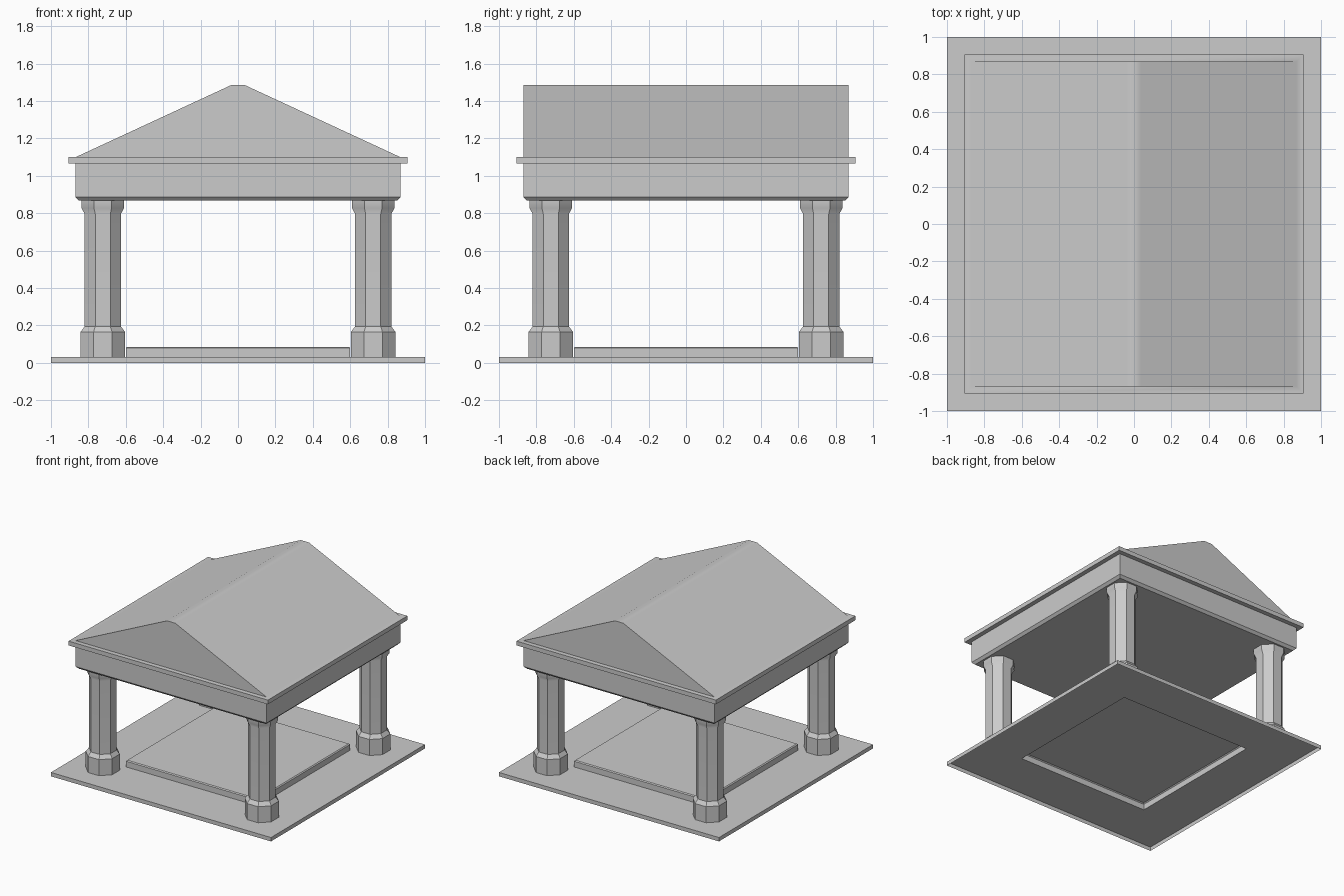
import bpy, bmesh, math

cube = bpy.data.objects.get("Cube")
if cube:
    bpy.data.objects.remove(cube, do_unlink=True)

GREY = 0.6
stone = bpy.data.materials.new("grey stone")
stone.use_nodes = True
stone.diffuse_color = (GREY, GREY, GREY, 1)
stone.node_tree.nodes["Principled BSDF"].inputs["Base Color"].default_value = (GREY, GREY, GREY, 1)


def finish(name, bm):
    bmesh.ops.recalc_face_normals(bm, faces=bm.faces)
    mesh = bpy.data.meshes.new(name)
    bm.to_mesh(mesh)
    bm.free()
    mesh.materials.append(stone)
    obj = bpy.data.objects.new(name, mesh)
    bpy.context.collection.objects.link(obj)
    bpy.ops.object.select_all(action="DESELECT")
    obj.select_set(True)
    bpy.context.view_layer.objects.active = obj
    bpy.ops.object.shade_smooth_by_angle(angle=math.radians(30))
    # Large faces stay evenly shaded
    weighted = obj.modifiers.new("even shading", "WEIGHTED_NORMAL")
    weighted.keep_sharp = True


def ring(bm, sides, half, z, cx, cy):
    """Regular polygon with flat sides facing the axes; half = centre to flat."""
    r = half / math.cos(math.pi / sides)
    angles = [(i + 0.5) * math.tau / sides for i in range(sides)]
    return [bm.verts.new((cx + r * math.cos(a), cy + r * math.sin(a), z)) for a in angles]


def stack(bm, sides, profile, cx=0, cy=0, bottom=True, top=True):
    """Loft through (half width, height) pairs and return the top ring."""
    rings = [ring(bm, sides, h, z, cx, cy) for h, z in profile]
    for lower, upper in zip(rings, rings[1:]):
        for i in range(sides):
            j = (i + 1) % sides
            bm.faces.new((lower[i], lower[j], upper[j], upper[i]))
    if bottom:
        bm.faces.new(rings[0][::-1])
    if top:
        bm.faces.new(rings[-1])
    return rings[-1]


# Floor slab with raised centre: one shell, open underneath
FLOOR_TOP = 0.032
bm = bmesh.new()
stack(bm, 4, [(1, 0), (1, FLOOR_TOP), (0.6, FLOOR_TOP), (0.6, 0.079), (0.592, 0.086)],
      bottom=False)
finish("floor_slab", bm)

# Four octagonal columns with plinth and capital
COLUMN = [(0.12, FLOOR_TOP), (0.12, 0.164), (0.097, 0.195), (0.097, 0.797),
          (0.113, 0.826), (0.113, 0.868)]
for side, sx in (("right", -1), ("left", 1)):
    for end, sy in (("front", -1), ("back", 1)):
        bm = bmesh.new()
        stack(bm, 8, COLUMN, sx * 0.723, sy * 0.723)
        finish(f"column_{end}_{side}", bm)

# Beam block, cornice and gabled roof in one shell
bm = bmesh.new()
eaves = stack(bm, 4, [(0.85, 0.867), (0.869, 0.887), (0.869, 1.065), (0.906, 1.065),
                      (0.906, 1.1), (0.868, 1.1)], top=False)
back_left, back_right, front_right, front_left = eaves
RIDGE = [(-0.037, 1.485), (0.037, 1.485)]
front = [front_right] + [bm.verts.new((x, -0.868, z)) for x, z in RIDGE] + [front_left]
back = [back_right] + [bm.verts.new((x, 0.868, z)) for x, z in RIDGE] + [back_left]
for i in range(len(front) - 1):
    bm.faces.new((front[i], front[i + 1], back[i + 1], back[i]))
bm.faces.new(front)
bm.faces.new(back[::-1])
finish("roof", bm)
